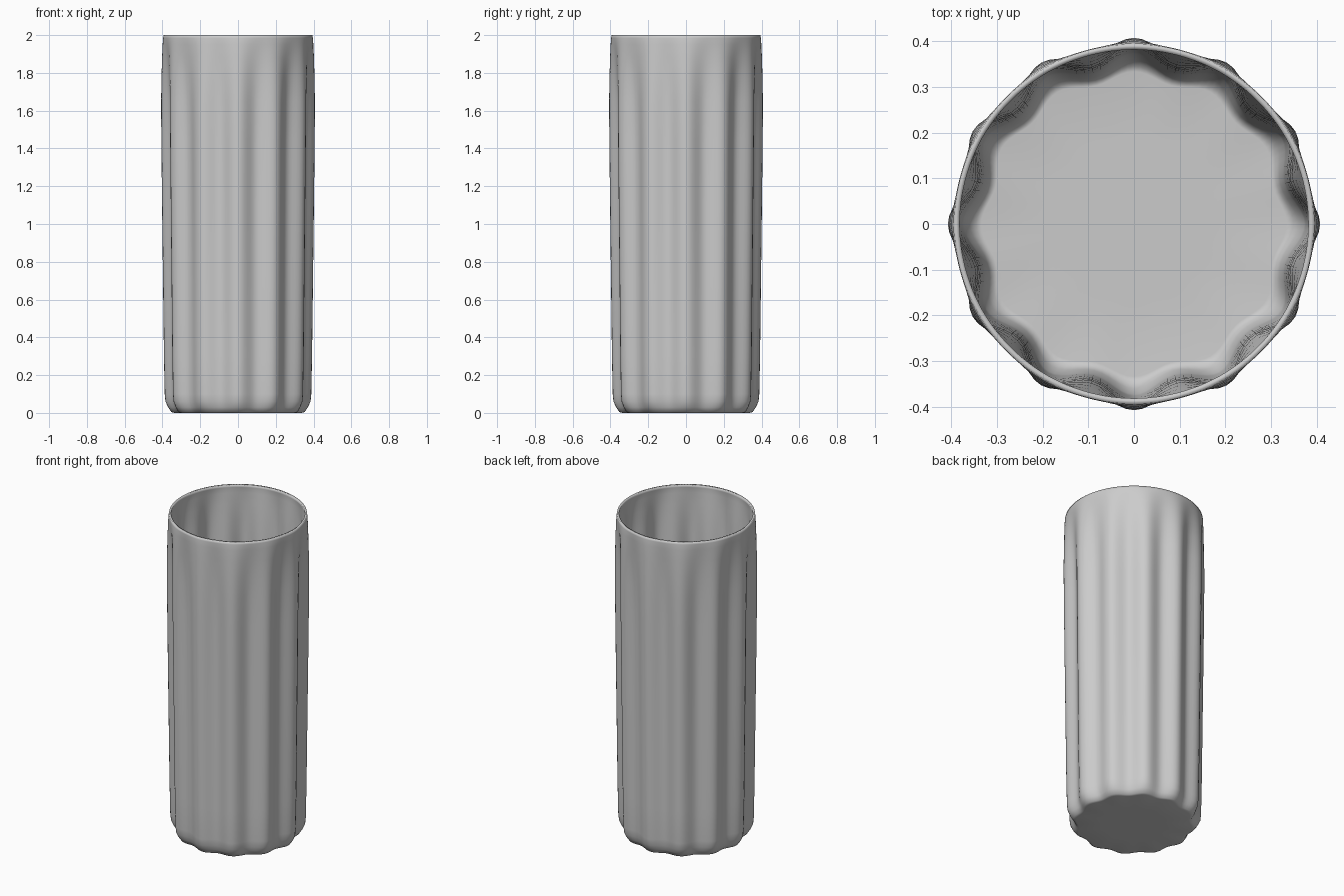
import bpy, bmesh
from math import sin, cos, pi

if "Cube" in bpy.data.objects:
    bpy.data.objects.remove(bpy.data.objects["Cube"])

LOBES, SEGS = 12, 144

# Rows of the wall: height, radius at flute crest, radius at flute valley
PROFILE = [
    (0.0, 0.18, 0.172), (0.0, 0.335, 0.315), (0.004, 0.352, 0.330),
    (0.03, 0.370, 0.343), (0.06, 0.384, 0.352), (0.10, 0.388, 0.355),
    (0.30, 0.392, 0.358), (0.70, 0.397, 0.361), (1.10, 0.402, 0.364),
    (1.45, 0.406, 0.367), (1.65, 0.407, 0.372), (1.78, 0.405, 0.379),
    (1.88, 0.402, 0.386), (1.95, 0.399, 0.392), (1.985, 0.396, 0.394),
    (2.0, 0.393, 0.393),
]

# Fluted cup: lofted rings with a closed base
bm = bmesh.new()
rings = []
for z, crest, valley in PROFILE:
    ring = []
    for i in range(SEGS):
        a = 2 * pi * i / SEGS
        wave = 0.5 + 0.5 * cos(LOBES * a)
        r = valley + (crest - valley) * wave
        ring.append(bm.verts.new((r * cos(a), r * sin(a), z)))
    rings.append(ring)
centre = bm.verts.new((0, 0, 0))
for i in range(SEGS):
    j = (i + 1) % SEGS
    bm.faces.new((centre, rings[0][j], rings[0][i]))
    for lo, hi in zip(rings, rings[1:]):
        bm.faces.new((lo[i], lo[j], hi[j], hi[i]))
bmesh.ops.recalc_face_normals(bm, faces=bm.faces)
mesh = bpy.data.meshes.new("fluted_cup")
bm.to_mesh(mesh)
bm.free()
for p in mesh.polygons:
    p.use_smooth = True

cup = bpy.data.objects.new("fluted_cup", mesh)
bpy.context.collection.objects.link(cup)

# Thin wall, grown inward so the outside keeps its size
wall = cup.modifiers.new("wall", 'SOLIDIFY')
# Face normals point outward only if the base faces down
wall.thickness = 0.012
wall.offset = -1 if mesh.polygons[0].normal.z < 0 else 1
